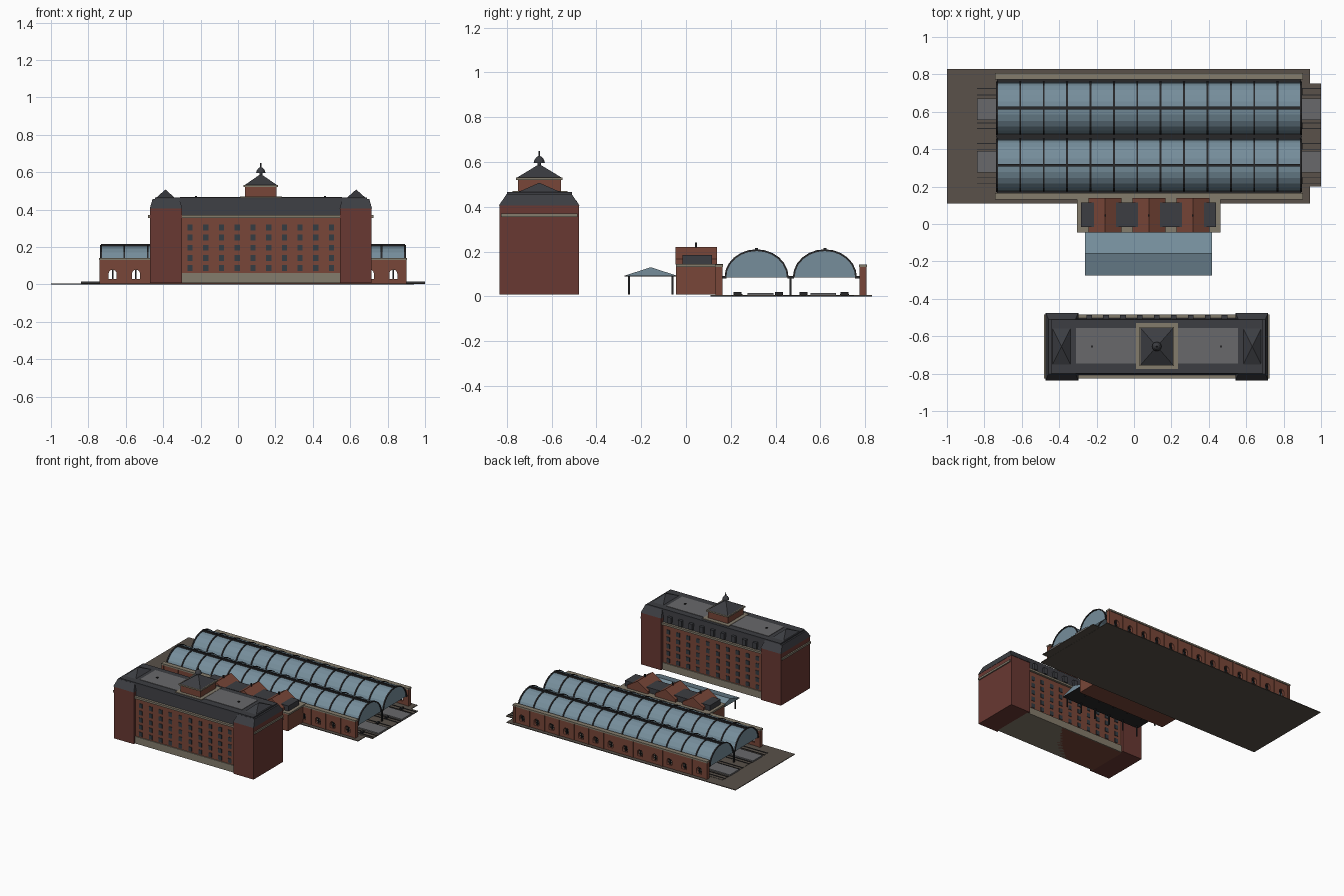
import bpy, bmesh, math

if "Cube" in bpy.data.objects:
    bpy.data.objects.remove(bpy.data.objects["Cube"])

def material(name, rgb):
    m = bpy.data.materials.new(name)
    m.diffuse_color = (*rgb, 1)
    m.use_nodes = True
    m.node_tree.nodes["Principled BSDF"].inputs["Base Color"].default_value = m.diffuse_color
    return m

BRICK = material("brick", (0.19, 0.062, 0.04))
DARK_BRICK = material("dark_brick", (0.14, 0.04, 0.032))
SLATE = material("slate", (0.045, 0.047, 0.054))
PANE = material("window_pane", (0.035, 0.045, 0.055))
GLASS = material("glass", (0.18, 0.27, 0.33))
STONE = material("stone", (0.23, 0.2, 0.15))
IRON = material("iron", (0.02, 0.02, 0.022))
EARTH = material("earth", (0.1, 0.083, 0.067))
GREY = material("paving", (0.14, 0.14, 0.145))

def finish(name, bm, mat, fix=True):
    if fix:
        bmesh.ops.recalc_face_normals(bm, faces=bm.faces)
    me = bpy.data.meshes.new(name)
    bm.to_mesh(me)
    bm.free()
    me.materials.append(mat)
    ob = bpy.data.objects.new(name, me)
    bpy.context.collection.objects.link(ob)
    return ob

def add_frustum(bm, x0, x1, y0, y1, z0, z1, ix=0.0, iy=0.0):
    lo = [bm.verts.new(p) for p in ((x0, y0, z0), (x1, y0, z0), (x1, y1, z0), (x0, y1, z0))]
    a, b, c, d = x0 + ix, x1 - ix, y0 + iy, y1 - iy
    hi = [bm.verts.new(p) for p in ((a, c, z1), (b, c, z1), (b, d, z1), (a, d, z1))]
    bm.faces.new(lo[::-1])
    bm.faces.new(hi)
    for i in range(4):
        j = (i + 1) % 4
        bm.faces.new((lo[i], lo[j], hi[j], hi[i]))

def boxes(name, mat, items):
    """Items: x0, x1, y0, y1, z0, z1 and optional top insets in x and y."""
    bm = bmesh.new()
    for it in items:
        add_frustum(bm, *it)
    bmesh.ops.remove_doubles(bm, verts=bm.verts, dist=1e-6)
    return finish(name, bm, mat)

def prisms(name, mat, profile, spans, axis="x"):
    """Extrude a closed 2D profile along x (profile y,z) or y (profile x,z)."""
    bm = bmesh.new()
    for s0, s1 in spans:
        put = (lambda p, s: (s, *p)) if axis == "x" else (lambda p, s: (p[0], s, p[1]))
        a = [bm.verts.new(put(p, s0)) for p in profile]
        b = [bm.verts.new(put(p, s1)) for p in profile]
        bm.faces.new(a)
        bm.faces.new(b[::-1])
        for i in range(len(a)):
            j = (i + 1) % len(a)
            bm.faces.new((a[i], b[i], b[j], a[j]))
    return finish(name, bm, mat)

# Ground, ballast, platforms, rails
boxes("ground", EARTH, [(-1, 0.94, 0.11, 0.83, 0, 0.005)])
boxes("track_bed", EARTH, [(-0.835, 1, 0.2, 0.75, 0.001, 0.007)])
PLAT = [(0.275, 0.39), (0.555, 0.67)]
boxes("platforms", GREY, [(-0.84, 1, a, b, 0.004, 0.016) for a, b in PLAT])
rail_y = [0.215, 0.25, 0.4, 0.43, 0.51, 0.54, 0.69, 0.725]
boxes("rails", IRON, [(-0.84, 1, y - 0.002, y + 0.002, 0.006, 0.011) for y in rail_y])
boxes("buffer_stops", IRON, [(0.885, 0.9, y, y + 0.035, 0.006, 0.02) for y in (0.213, 0.397, 0.507, 0.69)])

# Train hall side walls with arched openings
X0, X1, BAYS = -0.733, 0.893, 13
step = (X1 - X0) / BAYS
mids = [X0 + (i + 0.5) * step for i in range(BAYS)]
edges = [X0 + i * step for i in range(BAYS + 1)]

def arcade_wall(name, y, half):
    cu = bpy.data.curves.new(name, "CURVE")
    cu.dimensions, cu.fill_mode, cu.extrude = "2D", "BOTH", half
    loops = [[(X0, 0.004), (X1, 0.004), (X1, 0.13), (X0, 0.13)]]
    for m in mids:
        arc = [(m + 0.021 * math.cos(t * math.pi / 8), 0.058 + 0.021 * math.sin(t * math.pi / 8)) for t in range(9)]
        loops.append([(m - 0.021, 0.03), (m + 0.021, 0.03)] + arc)
    for pts in loops:
        sp = cu.splines.new("POLY")
        sp.points.add(len(pts) - 1)
        for p, c in zip(sp.points, pts):
            p.co = (*c, 0, 1)
        sp.use_cyclic_u = True
    cu.materials.append(BRICK)
    ob = bpy.data.objects.new(name, cu)
    ob.rotation_euler.x = math.pi / 2
    ob.location.y = y
    bpy.context.collection.objects.link(ob)

for side, y in (("front", 0.148), ("back", 0.79)):
    arcade_wall(f"hall_{side}_wall", y, 0.011)
    boxes(f"hall_{side}_pilasters", BRICK, [(e - 0.008, e + 0.008, y - 0.016, y + 0.016, 0.004, 0.13) for e in edges])
    boxes(f"hall_{side}_cornice", STONE, [(X0 - 0.01, X1 + 0.01, y - 0.018, y + 0.018, 0.13, 0.142)])
    boxes(f"hall_{side}_mullions", IRON, [(m - 0.004, m + 0.004, y - 0.004, y + 0.004, 0.03, 0.079) for m in mids])

# Twin glass vaults with iron ribs
def arch(cy, grow=0.0, n=12):
    return [(cy - (0.138 + grow) * math.cos(math.pi * i / n),
             0.085 + (0.12 + grow) * math.sin(math.pi * i / n)) for i in range(n + 1)]

for k, cy in enumerate((0.315, 0.62)):
    bm = bmesh.new()
    prof = arch(cy)
    a = [bm.verts.new((X0, *p)) for p in prof]
    b = [bm.verts.new((X1, *p)) for p in prof]
    for i in range(len(prof) - 1):
        bm.faces.new((a[i], b[i], b[i + 1], a[i + 1]))
    bm.faces.new(a[::-1])
    bm.faces.new(b[::-1])
    finish(f"glass_vault_{k}", bm, GLASS, fix=False)
    ring = arch(cy, 0.005) + arch(cy, -0.003)[::-1]
    prisms(f"vault_ribs_{k}", IRON, ring, [(e - 0.005, e + 0.005) for e in edges])
    boxes(f"vault_ridge_{k}", IRON, [(X0, X1, cy - 0.007, cy + 0.007, 0.203, 0.216)])
boxes("gutters", IRON, [(X0, X1, a, b, 0.08, 0.09) for a, b in ((0.16, 0.18), (0.453, 0.482), (0.755, 0.775))])
boxes("hall_columns", IRON, [(e - 0.005, e + 0.005, 0.462, 0.472, 0.004, 0.085) for e in edges])

# Entrance house with three gables
boxes("entrance_house", BRICK, [(-0.295, 0.455, -0.045, 0.14, 0.008, 0.135)])
boxes("entrance_cornice", STONE, [(-0.305, 0.463, -0.045, 0.165, 0.132, 0.145)])
boxes("entrance_slate_roof", SLATE, [(-0.283, 0.438, -0.015, 0.115, 0.143, 0.185)])
for i, cx in enumerate((-0.155, 0.08, 0.315)):
    gable = [(cx - 0.088, 0.143), (cx + 0.088, 0.143), (cx + 0.088, 0.167), (cx, 0.221), (cx - 0.088, 0.167)]
    prisms(f"gable_{i}", BRICK, gable, [(-0.046, 0.138)], "y")
boxes("gable_finials", IRON, [(c - 0.004, c + 0.004, 0.04, 0.05, 0.215, 0.24) for c in (-0.155, 0.08, 0.315)])

# Glass canopy on posts
prisms("canopy", GLASS, [(-0.275, 0.092), (-0.04, 0.092), (-0.157, 0.13)], [(-0.262, 0.416)])
boxes("canopy_frame", IRON, [(-0.262, 0.416, -0.275, -0.04, 0.088, 0.092)])
boxes("canopy_posts", IRON, [(x - 0.004, x + 0.004, y - 0.004, y + 0.004, 0.008, 0.09)
      for y in (-0.255, -0.06) for x in [-0.24 + 0.1268 * i for i in range(6)]])

# Main building body and pavilions
CX, CY = 0.122, -0.655
boxes("main_body", BRICK, [(-0.31, 0.555, -0.81, -0.5, 0.008, 0.365)])
boxes("main_plinth", STONE, [(-0.31, 0.555, -0.817, -0.493, 0.008, 0.062)])
boxes("main_cornice", STONE, [(-0.48, 0.724, -0.826, -0.484, 0.355, 0.37)])
PAV = [(-0.47, -0.3), (0.545, 0.715)]
boxes("pavilions", DARK_BRICK, [(a, b, -0.832, -0.478, 0.008, 0.407) for a, b in PAV])
wins = []
for c in range(10):
    for r in range(5):
        x, z = CX - 0.378 + 0.084 * c, 0.087 + 0.0545 * r
        for y in (-0.81, -0.5):
            wins.append((x - 0.014, x + 0.014, y - 0.004, y + 0.004, z - 0.016, z + 0.016))
boxes("main_windows", PANE, wins)

# Main roof
boxes("mansard", SLATE, [(-0.46, 0.705, -0.808, -0.502, 0.368, 0.455, 0.015, 0.008)])
boxes("pavilion_mansards", SLATE, [(a - 0.002, b + 0.002, -0.836, -0.475, 0.405, 0.456, 0.015, 0.035) for a, b in PAV])
boxes("roof_slab", SLATE, [(-0.445, 0.69, -0.8, -0.51, 0.453, 0.465)])
boxes("roof_deck", GREY, [(-0.31, 0.555, -0.745, -0.557, 0.46, 0.468)])
boxes("pavilion_roofs", SLATE, [(x - 0.05, x + 0.05, CY - 0.1, CY + 0.1, 0.463, 0.507, 0.0495, 0.0995)
      for x in (-0.388, 0.632)])
boxes("dormers", SLATE, [(CX - 0.377 + 0.0905 * i, CX - 0.347 + 0.0905 * i, -0.515, -0.486, 0.378, 0.425)
      for i in range(9)])
boxes("roof_vents", IRON, [(x - 0.006, x + 0.006, CY - 0.006, CY + 0.006, 0.465, 0.474) for x in (-0.225, 0.465)])

# Roof tower with dome and spike
boxes("tower_base", STONE, [(0.01, 0.234, -0.775, -0.53, 0.463, 0.47)])
boxes("tower", BRICK, [(CX - 0.085, CX + 0.085, CY - 0.096, CY + 0.096, 0.465, 0.522)])
boxes("tower_cornice", STONE, [(CX - 0.093, CX + 0.093, CY - 0.104, CY + 0.104, 0.52, 0.531)])
boxes("tower_roof", SLATE, [(CX - 0.088, CX + 0.088, CY - 0.1, CY + 0.1, 0.53, 0.588, 0.084, 0.096)])
bm = bmesh.new()
prev = None
N = 12
for r, z in ((0.008, 0.58), (0.008, 0.596), (0.025, 0.596), (0.022, 0.608), (0.014, 0.62), (0.004, 0.627), (0.003, 0.65)):
    ring = [bm.verts.new((CX + r * math.cos(i * math.tau / N), CY + r * math.sin(i * math.tau / N), z)) for i in range(N)]
    if prev:
        for i in range(N):
            j = (i + 1) % N
            bm.faces.new((prev[i], prev[j], ring[j], ring[i]))
    else:
        bm.faces.new(ring[::-1])
    prev = ring
bm.faces.new(prev)
finish("tower_dome", bm, SLATE)
